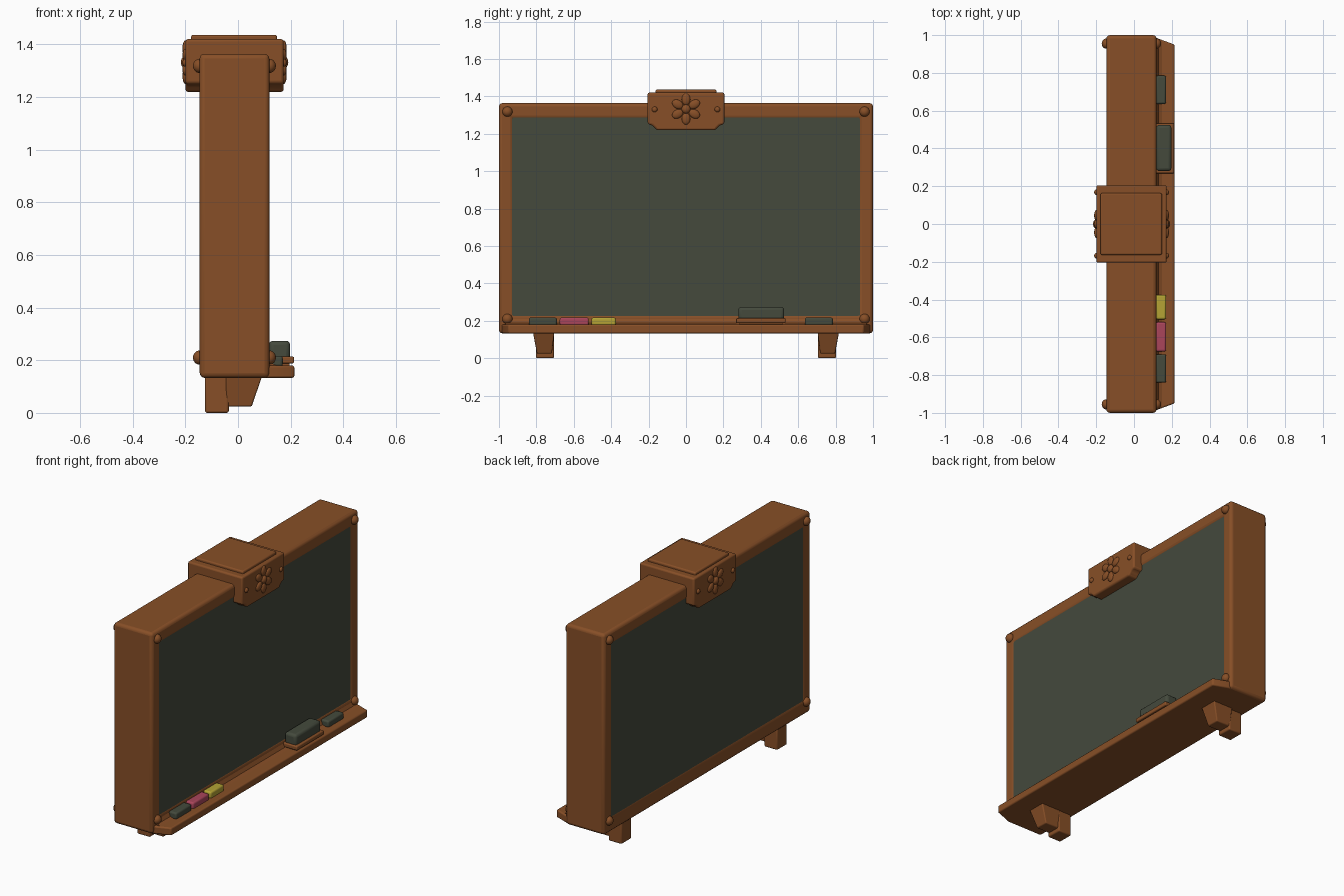
import bpy, bmesh, math
from mathutils import Matrix

if "Cube" in bpy.data.objects:
    bpy.data.objects.remove(bpy.data.objects["Cube"])


def material(name, rgb):
    m = bpy.data.materials.new(name)
    m.diffuse_color = (*rgb, 1)
    m.use_nodes = True
    m.node_tree.nodes["Principled BSDF"].inputs["Base Color"].default_value = m.diffuse_color
    return m


WOOD = material("brown wood", (0.245, 0.078, 0.020))
SLATE = material("dark green slate", (0.058, 0.068, 0.046))
PINK = material("pink chalk", (0.40, 0.060, 0.105))
YELLOW = material("yellow chalk", (0.46, 0.37, 0.035))
CX = -0.0135          # centre of the frame's thickness
X0, X1 = -0.146, 0.119  # frame faces


def finish(name, bm, mat, bevel=0.0, segments=3):
    bmesh.ops.recalc_face_normals(bm, faces=bm.faces)
    me = bpy.data.meshes.new(name)
    bm.to_mesh(me)
    bm.free()
    me.materials.append(mat)
    ob = bpy.data.objects.new(name, me)
    bpy.context.collection.objects.link(ob)
    if bevel:
        b = ob.modifiers.new("bevel", 'BEVEL')
        b.width, b.segments, b.limit_method = bevel, segments, 'ANGLE'
        b.angle_limit = math.radians(30)
    bpy.ops.object.select_all(action='DESELECT')
    ob.select_set(True)
    bpy.context.view_layer.objects.active = ob
    bpy.ops.object.shade_smooth_by_angle(angle=math.radians(35))
    return ob


def loft(name, low, high, mat, bevel=0.0):
    """Solid between two matching outlines."""
    bm = bmesh.new()
    a = [bm.verts.new(p) for p in low]
    b = [bm.verts.new(p) for p in high]
    bm.faces.new(a)
    bm.faces.new(b)
    for i in range(len(a)):
        j = (i + 1) % len(a)
        bm.faces.new((a[i], a[j], b[j], b[i]))
    return finish(name, bm, mat, bevel)


def rect(x0, x1, y0, y1, z):
    return [(x0, y0, z), (x1, y0, z), (x1, y1, z), (x0, y1, z)]


def box(name, x, y, z, mat, bevel=0.0):
    return loft(name, rect(*x, *y, z[0]), rect(*x, *y, z[1]), mat, bevel)


def blob(name, loc, size, mat, turn=0.0):
    """Squashed sphere, turned about the x axis."""
    bm = bmesh.new()
    m = Matrix.Translation(loc) @ Matrix.Rotation(turn, 4, 'X') @ Matrix.Diagonal((*size, 1))
    bmesh.ops.create_uvsphere(bm, u_segments=20, v_segments=12, radius=1, matrix=m)
    return finish(name, bm, mat)


# frame: rectangular ring with rounded edges
bm = bmesh.new()
loops = []
for x in (X0, X1):
    for y, z0, z1 in ((1.0, 0.133, 1.364), (0.925, 0.232, 1.28)):
        loops.append([bm.verts.new((x, a, b)) for a, b in ((-y, z0), (y, z0), (y, z1), (-y, z1))])
ob_, ib, of, inf = loops
for p, q in ((ob_, ib), (of, inf), (ob_, of), (ib, inf)):
    for i in range(4):
        j = (i + 1) % 4
        bm.faces.new((p[i], p[j], q[j], q[i]))
finish("frame", bm, WOOD, 0.018)

# writing board, visible on both sides
box("board", (X0 + 0.004, X1 - 0.006), (-0.94, 0.94), (0.215, 1.30), SLATE)

# chalk tray with cut corners, and a cove strip behind it
tray = [(0.05, -0.985), (0.119, -0.985), (0.214, -0.95), (0.214, 0.95), (0.119, 0.985), (0.05, 0.985)]
loft("chalk_tray", [(x, y, 0.133) for x, y in tray], [(x, y, 0.18) for x, y in tray], WOOD, 0.008)
cove = ((0.10, 0.17), (0.16, 0.175), (0.13, 0.188), (0.117, 0.212), (0.10, 0.212))
loft("tray_cove", [(x, -0.965, z) for x, z in cove], [(x, 0.965, z) for x, z in cove], WOOD)

# eraser on its base
box("eraser_base", (0.10, 0.213), (0.268, 0.532), (0.188, 0.214), WOOD, 0.006)
box("eraser_foot", (0.10, 0.195), (0.285, 0.515), (0.17, 0.19), WOOD)
box("eraser", (0.118, 0.198), (0.28, 0.525), (0.20, 0.274), SLATE, 0.016)

# chalk sticks
for name, y0, y1, mat in (("dark_chalk_left", -0.84, -0.69, SLATE), ("pink_chalk", -0.675, -0.52, PINK),
                          ("yellow_chalk", -0.505, -0.375, YELLOW), ("dark_chalk_right", 0.635, 0.785, SLATE)):
    box(name, (0.116, 0.17), (y0, y1), (0.175, 0.217), mat, 0.010)

# corner studs on both sides
for x in (X0, X1):
    for y in (-0.955, 0.955):
        for z in (0.21, 1.318):
            blob("corner_stud", (x, y, z), (0.025, 0.027, 0.027), WOOD)

# feet: straight block with a tapered brace beside it
for s in (-1, 1):
    ya, yb = sorted((s * 0.706, s * 0.803))
    box("foot_block", (-0.125, -0.035), (ya, yb), (0.0, 0.15), WOOD, 0.008)
    yt, yu = sorted((s * 0.703, s * 0.82))
    yl, yh = sorted((s * 0.717, s * 0.797))
    loft("foot_brace", rect(-0.045, 0.052, yl, yh, 0.024), rect(-0.045, 0.095, yt, yu, 0.15), WOOD, 0.006)

# ornamental block straddling the top rail
prof = [(-0.205, 1.42), (-0.205, 1.252), (-0.18, 1.245), (-0.155, 1.219),
        (0.155, 1.219), (0.18, 1.245), (0.205, 1.252), (0.205, 1.42)]
loft("top_block", [(-0.199, y, z) for y, z in prof], [(0.173, y, z) for y, z in prof], WOOD, 0.010)
box("top_block_plate", (-0.178, 0.148), (-0.163, 0.163), (1.40, 1.436), WOOD, 0.008)

# flower and studs on both faces of the block
for x in (-0.199, 0.173):
    for k in range(6):
        a = k * math.pi / 3
        blob("flower_petal", (x, -0.052 * math.sin(a), 1.332 + 0.052 * math.cos(a)),
             (0.012, 0.023, 0.031), WOOD, a)
    blob("flower_centre", (x, 0, 1.332), (0.018, 0.024, 0.024), WOOD)
    for y in (-0.168, 0.168):
        blob("block_stud", (x, y, 1.33), (0.012, 0.015, 0.015), WOOD)
